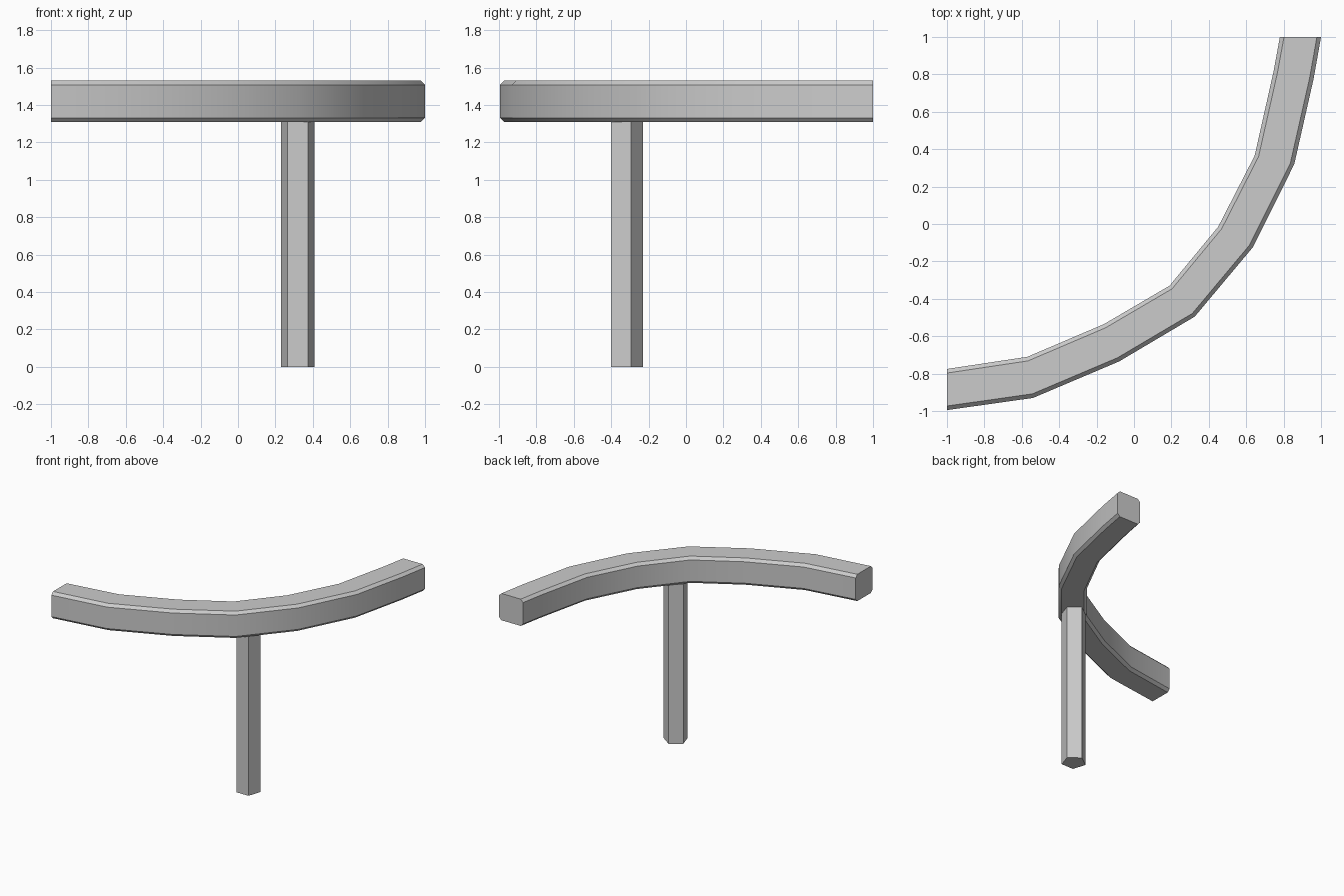
import bpy, bmesh, math

cube = bpy.data.objects.get("Cube")
if cube:
    bpy.data.objects.remove(cube, do_unlink=True)

grey = bpy.data.materials.new("plain grey")
grey.use_nodes = True
colour = (0.6, 0.6, 0.6, 1)
grey.diffuse_color = colour
grey.node_tree.nodes["Principled BSDF"].inputs["Base Color"].default_value = colour


def finish(name, bm):
    """Turn a bmesh into a shaded object with sharp long edges."""
    bmesh.ops.recalc_face_normals(bm, faces=bm.faces)
    mesh = bpy.data.meshes.new(name)
    bm.to_mesh(mesh)
    bm.free()
    mesh.materials.append(grey)
    obj = bpy.data.objects.new(name, mesh)
    bpy.context.collection.objects.link(obj)
    bpy.ops.object.select_all(action='DESELECT')
    obj.select_set(True)
    bpy.context.view_layer.objects.active = obj
    bpy.ops.object.shade_smooth_by_angle(angle=math.radians(30))
    return obj


# Curved rail: a chamfered square section swept between two plan outlines
outer = [(-1, -0.995), (-0.54, -0.93), (-0.08, -0.735), (0.325, -0.495),
         (0.635, -0.125), (0.857, 0.32), (0.96, 0.775), (1, 1)]
inner = [(-1, -0.775), (-0.57, -0.71), (-0.16, -0.535), (0.19, -0.33),
         (0.45, -0.015), (0.645, 0.365), (0.746, 0.815), (0.78, 1)]
bottom, top, cut = 1.31, 1.53, 0.022
section = [(0, bottom + cut), (0.1, bottom), (0.9, bottom), (1, bottom + cut),
           (1, top - cut), (0.9, top), (0.1, top), (0, top - cut)]

bm = bmesh.new()
rings = []
for (ix, iy), (ox, oy) in zip(inner, outer):
    rings.append([bm.verts.new((ix + (ox - ix) * t, iy + (oy - iy) * t, z))
                  for t, z in section])
n = len(section)
for a, b in zip(rings, rings[1:]):
    for i in range(n):
        j = (i + 1) % n
        bm.faces.new((a[i], a[j], b[j], b[i]))
bm.faces.new(rings[0])
bm.faces.new(rings[-1])
finish("curved_rail", bm)

# Five-sided support post with one corner pointing to the back
radius, post_x, post_y = 0.094, 0.32, -0.324
bm = bmesh.new()
corners = []
for k in range(5):
    a = math.pi / 2 + k * math.tau / 5
    corners.append(bm.verts.new((post_x + radius * math.cos(a),
                                 post_y + radius * math.sin(a), 0)))
base = bm.faces.new(corners)
up = bmesh.ops.extrude_face_region(bm, geom=[base], use_keep_orig=True)
bmesh.ops.translate(bm, vec=(0, 0, bottom),
                    verts=[v for v in up["geom"] if isinstance(v, bmesh.types.BMVert)])
finish("support_post", bm)
